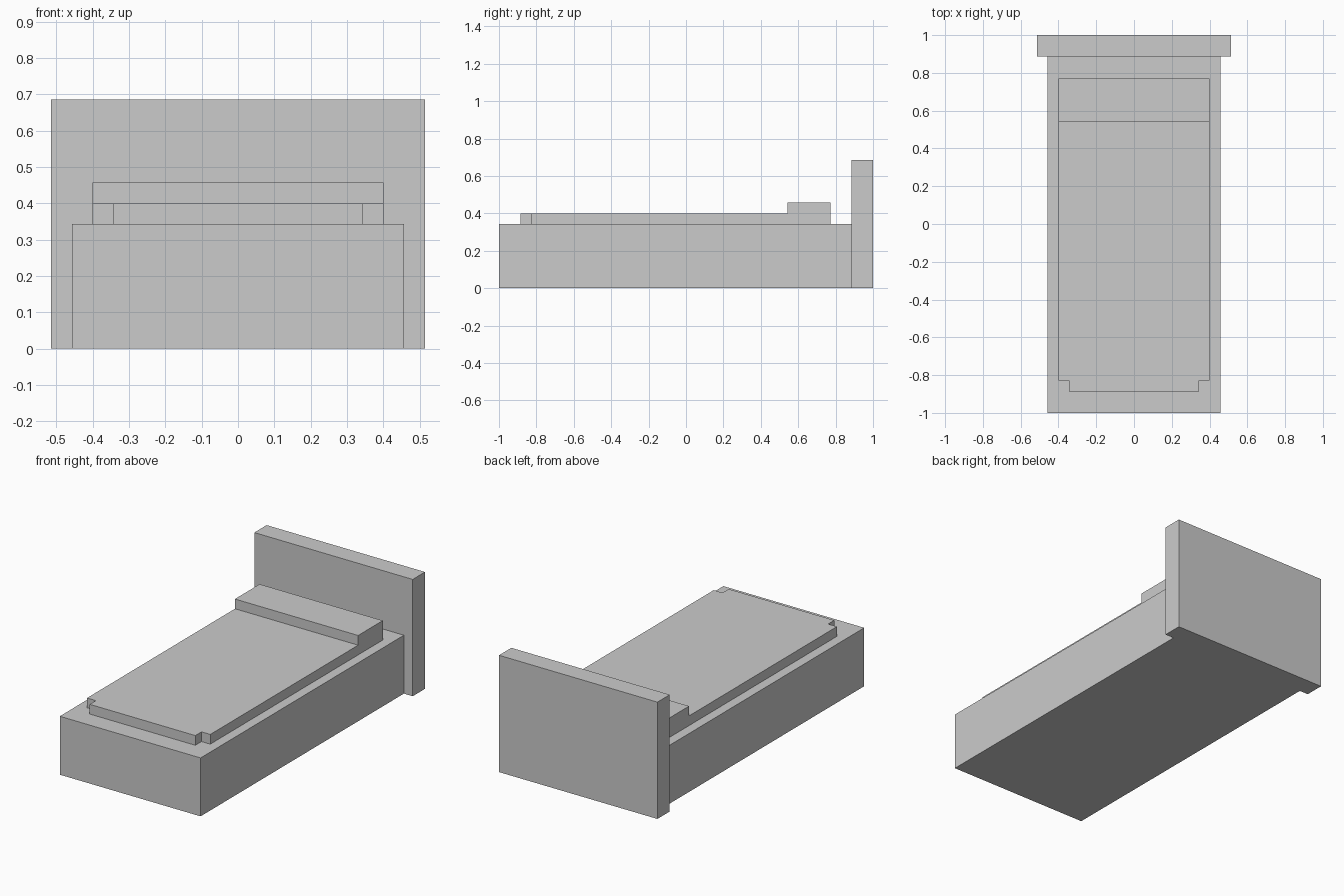
import bpy, bmesh

if "Cube" in bpy.data.objects:
    bpy.data.objects.remove(bpy.data.objects["Cube"])

U = 2 / 35  # grid unit the bed is laid out on


def extrude_outline(name, outline, z0, z1):
    """Closed flat-faced prism from an outline in grid units."""
    bm = bmesh.new()
    face = bm.faces.new([bm.verts.new((x * U, y * U, z0 * U)) for x, y in outline])
    top = bmesh.ops.extrude_face_region(bm, geom=[face], use_keep_orig=True)["geom"]
    verts = [v for v in top if isinstance(v, bmesh.types.BMVert)]
    bmesh.ops.translate(bm, verts=verts, vec=(0, 0, (z1 - z0) * U))
    bmesh.ops.recalc_face_normals(bm, faces=bm.faces)
    mesh = bpy.data.meshes.new(name)
    bm.to_mesh(mesh)
    bm.free()
    obj = bpy.data.objects.new(name, mesh)
    bpy.context.collection.objects.link(obj)
    return obj


def slab(name, half_width, y0, y1, z0, z1):
    w = half_width
    return extrude_outline(name, [(-w, y0), (w, y0), (w, y1), (-w, y1)], z0, z1)


# Bed base and headboard
slab("bed_base", 8, -17.5, 15.5, 0, 6)
slab("headboard", 9, 15.5, 17.5, 0, 12)

# Mattress with notched foot corners, mirrored from its right half
right = [(6, -15.5), (6, -14.5), (7, -14.5), (7, 13.5)]
extrude_outline("mattress", right + [(-x, y) for x, y in reversed(right)], 6, 7)

# Pillow lying on the mattress
slab("pillow", 7, 9.5, 13.5, 7, 8)
